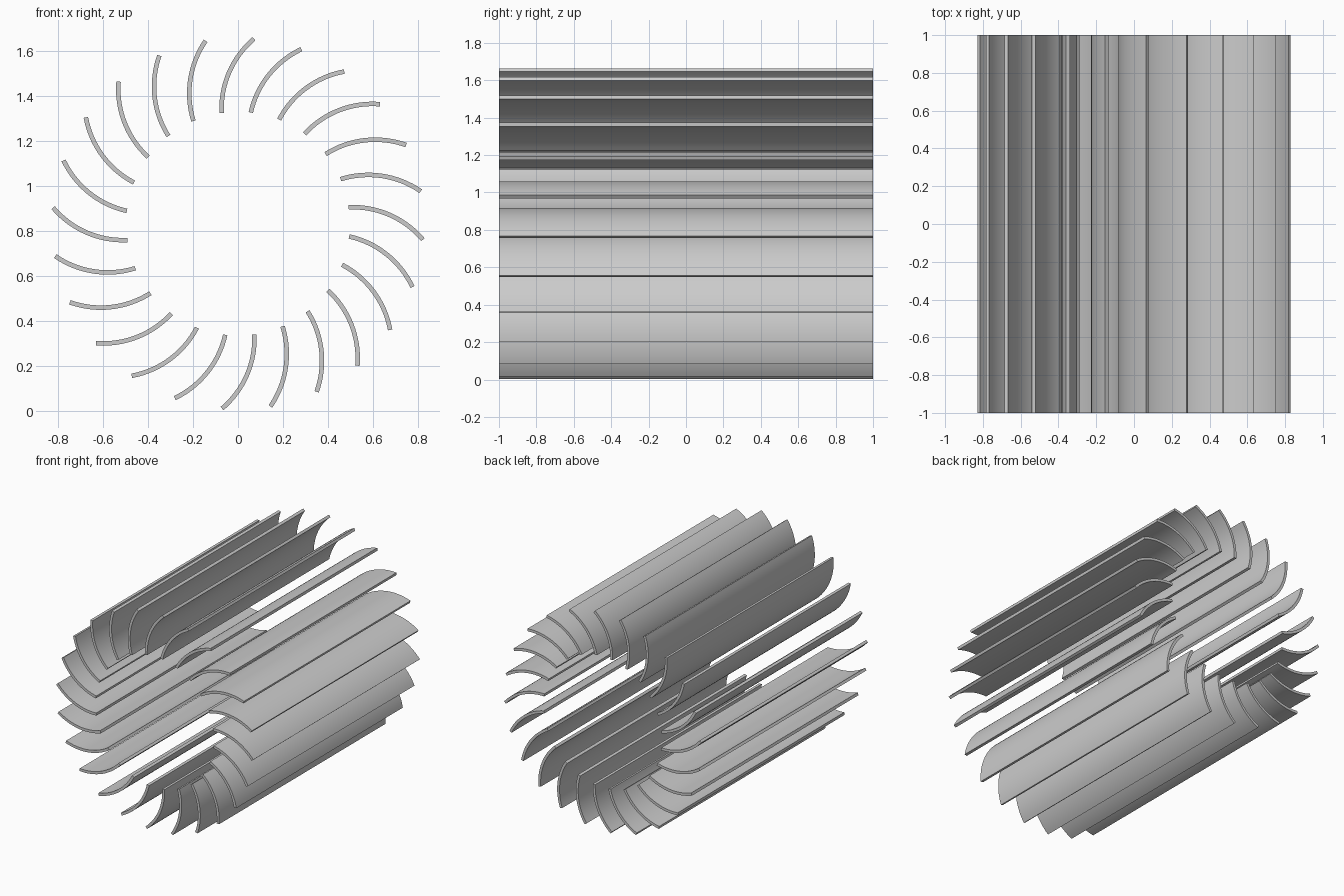
import bpy, bmesh
from math import cos, sin, asin, atan2, radians, pi
from mathutils import Vector

if "Cube" in bpy.data.objects:
    bpy.data.objects.remove(bpy.data.objects["Cube"])

COUNT = 24            # blades around the drum
CENTRE_Z = 0.833      # drum axis height
HALF_LEN = 1.0
THICK = 0.02
ARC_R = 0.41          # curvature of each blade
STEPS = 16

# Ends of the blade centreline, in the x-z plane relative to the axis
inner = Vector((-0.073, 0.492))
outer = Vector((0.071, 0.822))


def blade_profile():
    chord = outer - inner
    half = asin(chord.length / 2 / ARC_R)
    side = Vector((chord.y, -chord.x)).normalized()
    c = (inner + outer) / 2 + side * ARC_R * cos(half)
    a_mid = atan2(-side.y, -side.x)
    angles = [a_mid + half - 2 * half * i / STEPS for i in range(STEPS + 1)]

    def arc(r):
        return [(c.x + r * cos(a), c.y + r * sin(a)) for a in angles]
    return arc(ARC_R + THICK / 2), arc(ARC_R - THICK / 2)


# Curved strip extruded along the drum axis
convex, concave = blade_profile()
bm = bmesh.new()
verts = [[bm.verts.new((x, -HALF_LEN, z)) for x, z in row] for row in (convex, concave)]
for i in range(STEPS):
    bm.faces.new((verts[0][i], verts[0][i + 1], verts[1][i + 1], verts[1][i]))
ext = bmesh.ops.extrude_face_region(bm, geom=bm.faces[:], use_keep_orig=True)
bmesh.ops.translate(bm, vec=(0, 2 * HALF_LEN, 0),
                    verts=[g for g in ext["geom"] if isinstance(g, bmesh.types.BMVert)])
bmesh.ops.recalc_face_normals(bm, faces=bm.faces[:])
mesh = bpy.data.meshes.new("blade")
bm.to_mesh(mesh)
bm.free()

# Ring of blades sharing one mesh
for i in range(COUNT):
    blade = bpy.data.objects.new(f"blade_{i + 1:02d}", mesh)
    blade.location = (0, 0, CENTRE_Z)
    blade.rotation_euler = (0, 2 * pi * i / COUNT, 0)
    bpy.context.collection.objects.link(blade)

# Smooth curve, sharp borders
first = bpy.data.objects["blade_01"]
bpy.context.view_layer.objects.active = first
first.select_set(True)
bpy.ops.object.shade_smooth_by_angle(angle=radians(30))
